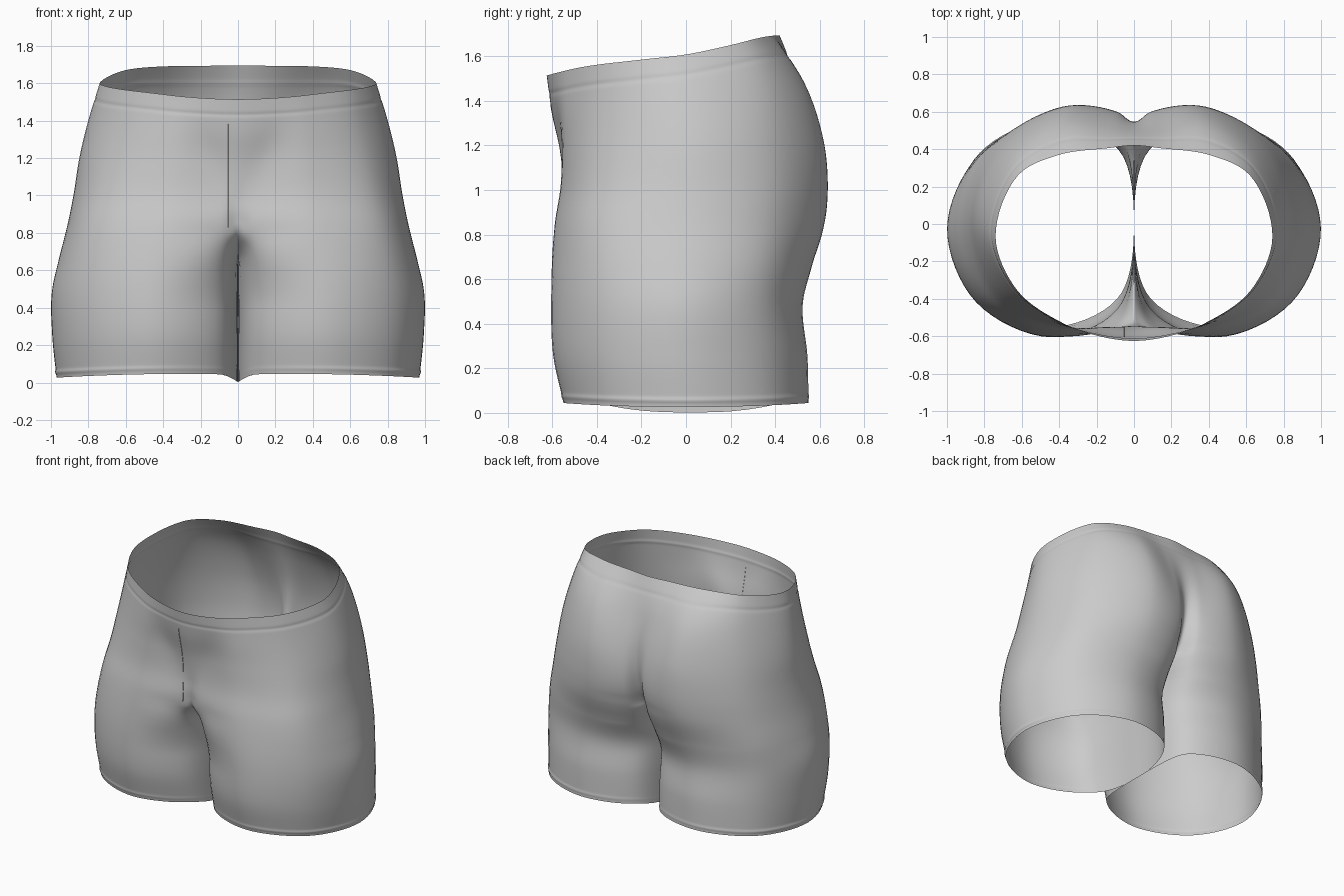
import bpy, bmesh, math
from mathutils import Vector

if "Cube" in bpy.data.objects:
    bpy.data.objects.remove(bpy.data.objects["Cube"])


def smooth(a, b, v):
    t = min(1, max(0, (v - a) / (b - a)))
    return t * t * (3 - 2 * t)


def spline(ts, pts, t):
    """Smooth curve through pts (tuples) placed at parameters ts."""
    n = len(ts)
    i = 0
    while i < n - 2 and t > ts[i + 1]:
        i += 1

    def slope(j, k):
        def d(q):
            return (pts[q + 1][k] - pts[q][k]) / (ts[q + 1] - ts[q])
        if j == 0:
            return d(0)
        if j == n - 1:
            return d(n - 2)
        h0, h1 = ts[j] - ts[j - 1], ts[j + 1] - ts[j]
        return (d(j - 1) * h1 + d(j) * h0) / (h0 + h1)

    h = ts[i + 1] - ts[i]
    u = (t - ts[i]) / h
    a, b = 2 * u**3 - 3 * u**2 + 1, 3 * u**2 - 2 * u**3
    c, e = (u**3 - 2 * u**2 + u) * h, (u**3 - u**2) * h
    return [a * pts[i][k] + b * pts[i + 1][k] + c * slope(i, k) + e * slope(i + 1, k)
            for k in range(len(pts[0]))]


CROTCH = 0.62
# Height, then x,y of front of thigh, front corner, side, back corner, seat
SECTIONS = [
    (0.03, .45, -.55, .82, -.38, .97, .00, .82, .38, .45, .55),
    (0.25, .45, -.595, .84, -.41, .993, -.02, .83, .37, .45, .545),
    (0.50, .44, -.605, .84, -.42, .993, -.02, .83, .36, .43, .525),
    (0.65, .43, -.60, .82, -.42, .96, -.02, .82, .37, .41, .56),
    (0.85, .42, -.58, .78, -.41, .91, .00, .78, .39, .39, .615),
    (1.00, .40, -.555, .74, -.39, .88, .00, .75, .40, .38, .628),
    (1.20, .38, -.545, .70, -.37, .848, .00, .71, .39, .37, .61),
    (1.40, .38, -.54, .66, -.36, .80, -.03, .66, .35, .38, .53),
    (1.60, .38, -.53, .62, -.36, .74, -.07, .62, .26, .40, .37),
]
# Centre line: height, y
FRONT = [(.62, -.05), (.66, -.19), (.70, -.33), (.75, -.45), (.80, -.515), (.88, -.54),
         (1.0, -.545), (1.2, -.565), (1.4, -.60), (1.6, -.625)]
BACK = [(.62, -.05), (.64, .11), (.68, .26), (.75, .38), (.85, .47), (1.0, .53),
        (1.2, .545), (1.4, .50), (1.6, .42)]
# Waist slope: y, height change
SLOPE = [(-.63, -.087), (-.5, -.055), (-.2, -.015), (0, .008), (.2, .05), (.37, .09), (.65, .085)]


def curve_at(table, z):
    return spline([r[0] for r in table], [r[1:] for r in table], z)


def ring(z, per_segment=8):
    """Right half outline at a height, from the front centre round to the back centre."""
    s = curve_at(SECTIONS, z)
    zc = max(z, CROTCH)
    yf, yb = curve_at(FRONT, zc)[0], curve_at(BACK, zc)[0]
    # points beside the centre: rounded inner thigh below, flat belly above
    w = smooth(.95, 1.55, z)
    xf, xb = .09 + .11 * w, .085 + .06 * w
    leg = 1 - smooth(.4, .9, z)
    full_f, full_b = curve_at(FRONT, max(z, .88))[0], curve_at(BACK, max(z, .85))[0]
    nf = (s[1] + (.3 + .4 * w) * (full_f - s[1])) * (1 - leg) + (s[1] + .15) * leg
    nb = (s[9] + (.3 + .4 * w) * (full_b - s[9])) * (1 - leg) + (s[9] - .125) * leg
    closed = 1 - smooth(CROTCH, .85, z)
    side = 2 * closed - 1
    pts = [(xf * side, nf + (nb - nf) * closed), (0, yf), (xf, nf)]
    pts += [(s[k], s[k + 1]) for k in range(0, 10, 2)]
    pts += [(xb, nb), (0, yb), (xb * side, nb + (nf - nb) * closed)]
    ts = [0]
    for p, q in zip(pts, pts[1:]):
        ts.append(ts[-1] + math.hypot(.08, math.dist(p, q)) ** .6)
    # raised hem stitch and waistband groove
    k = 1 + .005 * math.exp(-((z - .06) / .01) ** 2) - .004 * math.exp(-((z - 1.51) / .012) ** 2)
    gap = .001 * (1 - smooth(CROTCH - .06, CROTCH, z))
    out = []
    last = (len(pts) - 3) * per_segment
    for j in range(last + 1):
        seg, f = divmod(j, per_segment)
        if j == last:
            seg, f = seg - 1, per_segment
        a, b = ts[seg + 1], ts[seg + 2]
        x, y = spline(ts, pts, a + (b - a) * f / per_segment)
        x = gap if j in (0, last) else max(gap, x * k)
        y *= k
        # waist slopes up to the back, hem dips between the legs
        dz = smooth(.95, 1.6, z) * curve_at(SLOPE, y)[0]
        low = 1 - smooth(.03, .3, z)
        dz += low * (.016 * (1 - ((x - .3) / .6) ** 2) - .04 * max(0, 1 - x / .1) ** 1.7)
        out.append(Vector((x, y, z + dz)))
    return out


def steps(a, b, n):
    return [a + (b - a) * i / n for i in range(n)]


levels = (steps(.03, .1, 10) + steps(.1, CROTCH, 20) + steps(CROTCH, .8, 22)
          + steps(.8, 1.46, 26) + steps(1.46, 1.6, 20) + [1.6])
rings = [ring(z) for z in levels]

# Shorts: both halves lofted from the hem to the waist and welded on the centre line
bm = bmesh.new()
for side in (1, -1):
    grid = [[bm.verts.new((p.x * side, p.y, p.z)) for p in r] for r in rings]
    for lo, hi in zip(grid, grid[1:]):
        for j in range(len(lo) - 1):
            f = (lo[j], lo[j + 1], hi[j + 1], hi[j])
            bm.faces.new(f if side > 0 else f[::-1])
bmesh.ops.remove_doubles(bm, verts=bm.verts, dist=1e-5)
for f in bm.faces:
    f.smooth = True
mesh = bpy.data.meshes.new("shorts")
bm.to_mesh(mesh)
bm.free()
bpy.context.collection.objects.link(bpy.data.objects.new("shorts", mesh))

# Front seam running down beside the centre line
seam = bpy.data.curves.new("front_seam", 'CURVE')
seam.dimensions = '3D'
seam.bevel_depth = .003
seam.bevel_resolution = 1
path = []
for z in steps(.83, 1.48, 24):
    r = ring(z)
    a, b = next((p, q) for p, q in zip(r, r[1:]) if q.x >= .05)
    path.append(a.lerp(b, (.05 - a.x) / (b.x - a.x)))
sp = seam.splines.new('POLY')
sp.points.add(len(path) - 1)
for pt, p in zip(sp.points, path):
    pt.co = (-p.x, p.y - .001, p.z, 1)
bpy.context.collection.objects.link(bpy.data.objects.new("front_seam", seam))
